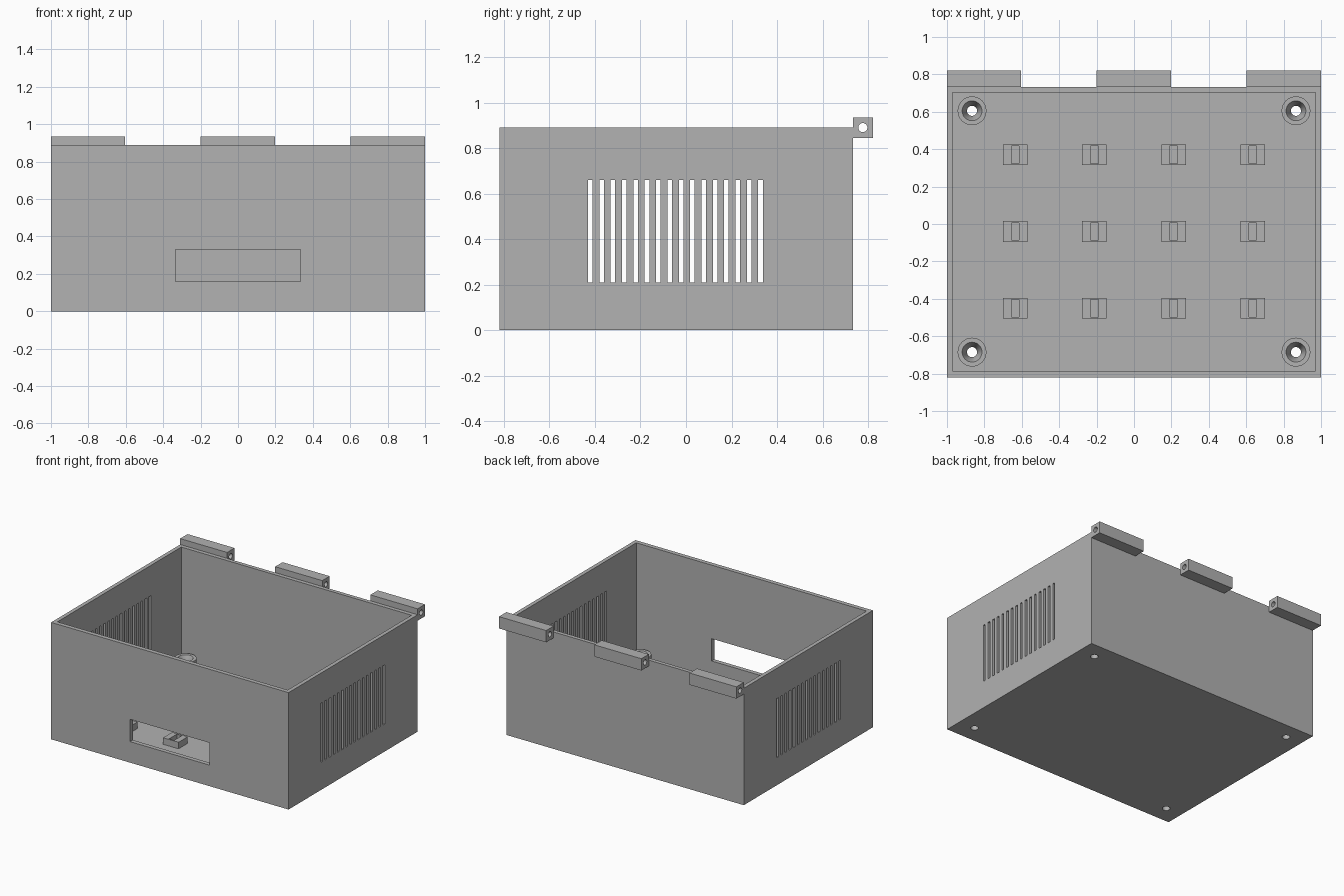
import bpy, bmesh, math
from mathutils import Matrix, Vector

if "Cube" in bpy.data.objects:
    bpy.data.objects.remove(bpy.data.objects["Cube"], do_unlink=True)

grey = bpy.data.materials.new("plain_grey")
grey.use_nodes = True
COLOR = (0.445, 0.445, 0.445, 1)
grey.diffuse_color = COLOR
grey.node_tree.nodes["Principled BSDF"].inputs["Base Color"].default_value = COLOR

BACK, FRONT, TOP = 0.733, -0.82, 0.89
WALL, FLOOR = 0.03, 0.035
HOLE = 0.027
POSTS = [(x, y) for x in (-0.866, 0.866) for y in (-0.685, 0.605)]


def add_box(bm, lo, hi):
    lo, hi = Vector(lo), Vector(hi)
    size = Matrix.Diagonal((*(hi - lo), 1))
    bmesh.ops.create_cube(bm, size=1, matrix=Matrix.Translation((lo + hi) / 2) @ size)


def add_rod(bm, centre, radius, length, axis="Z"):
    turn = Matrix.Rotation(math.pi / 2, 4, "Y") if axis == "X" else Matrix()
    bmesh.ops.create_cone(bm, cap_ends=True, segments=32, radius1=radius, radius2=radius,
                          depth=length, matrix=Matrix.Translation(centre) @ turn)


def make(name, bm):
    mesh = bpy.data.meshes.new(name)
    bmesh.ops.recalc_face_normals(bm, faces=bm.faces)
    bm.to_mesh(mesh)
    bm.free()
    mesh.materials.append(grey)
    obj = bpy.data.objects.new(name, mesh)
    bpy.context.collection.objects.link(obj)
    return obj


def activate(obj):
    bpy.ops.object.select_all(action="DESELECT")
    obj.select_set(True)
    bpy.context.view_layer.objects.active = obj


def carve(obj, bm):
    cutter = make(obj.name + "_cutter", bm)
    cutter.hide_render = True
    mod = obj.modifiers.new("cut", "BOOLEAN")
    mod.operation, mod.solver, mod.object = "DIFFERENCE", "EXACT", cutter
    mod.use_self = True
    activate(obj)
    bpy.ops.object.modifier_apply(modifier=mod.name)
    bpy.data.objects.remove(cutter, do_unlink=True)


def smooth(obj):
    activate(obj)
    bpy.ops.object.shade_smooth_by_angle(angle=math.radians(30))


# Open case: hollow box
bm = bmesh.new()
add_box(bm, (-1, FRONT, 0), (1, BACK, TOP))
case = make("case", bm)
bm = bmesh.new()
add_box(bm, (WALL - 1, FRONT + WALL + 0.003, FLOOR), (1 - WALL, BACK - WALL, TOP + 0.2))
carve(case, bm)

# Front window, side vents and screw holes
bm = bmesh.new()
add_box(bm, (-0.335, FRONT - 0.1, 0.16), (0.335, FRONT + 0.1, 0.33))
for i in range(16):
    y = -0.421 + i * 0.0499
    for side in (-1, 1):
        add_box(bm, (side - 0.1, y - 0.01, 0.21), (side + 0.1, y + 0.01, 0.66))
for x, y in POSTS:
    add_rod(bm, (x, y, 0), HOLE, 0.2)
carve(case, bm)
smooth(case)

# Hinge knuckles with a pin bore along the back edge
for name, x0, x1 in (("right", -1, -0.605), ("middle", -0.2, 0.197), ("left", 0.602, 1)):
    bm = bmesh.new()
    add_box(bm, (x0, BACK, 0.845), (x1, 0.822, 0.935))
    knuckle = make("hinge_knuckle_" + name, bm)
    bm = bmesh.new()
    add_rod(bm, ((x0 + x1) / 2, 0.777, 0.89), 0.02, 1, "X")
    carve(knuckle, bm)
    smooth(knuckle)

# Countersunk corner posts, lathed from a closed profile
PROFILE = [(HOLE, FLOOR), (0.077, FLOOR), (0.077, 0.11), (0.053, 0.11), (HOLE, 0.05)]
for n, (x, y) in enumerate(POSTS):
    bm = bmesh.new()
    verts = [bm.verts.new((x + r, y, z)) for r, z in PROFILE]
    edges = [bm.edges.new((v, verts[i - 1])) for i, v in enumerate(verts)]
    bmesh.ops.spin(bm, geom=verts + edges, cent=(x, y, 0), axis=(0, 0, 1),
                   angle=2 * math.pi, steps=32)
    bmesh.ops.remove_doubles(bm, verts=bm.verts, dist=0.0005)
    smooth(make(f"corner_post_{n + 1}", bm))

# Slotted mounting blocks on the floor
for row, y in enumerate((-0.45, -0.04, 0.37)):
    for col, x in enumerate((-0.635, -0.212, 0.212, 0.635)):
        bm = bmesh.new()
        add_box(bm, (x - 0.065, y - 0.055, FLOOR), (x + 0.065, y + 0.055, 0.085))
        block = make(f"mounting_block_{row + 1}_{col + 1}", bm)
        bm = bmesh.new()
        add_box(bm, (x - 0.021, y - 0.046, 0), (x + 0.021, y + 0.046, 0.2))
        carve(block, bm)
